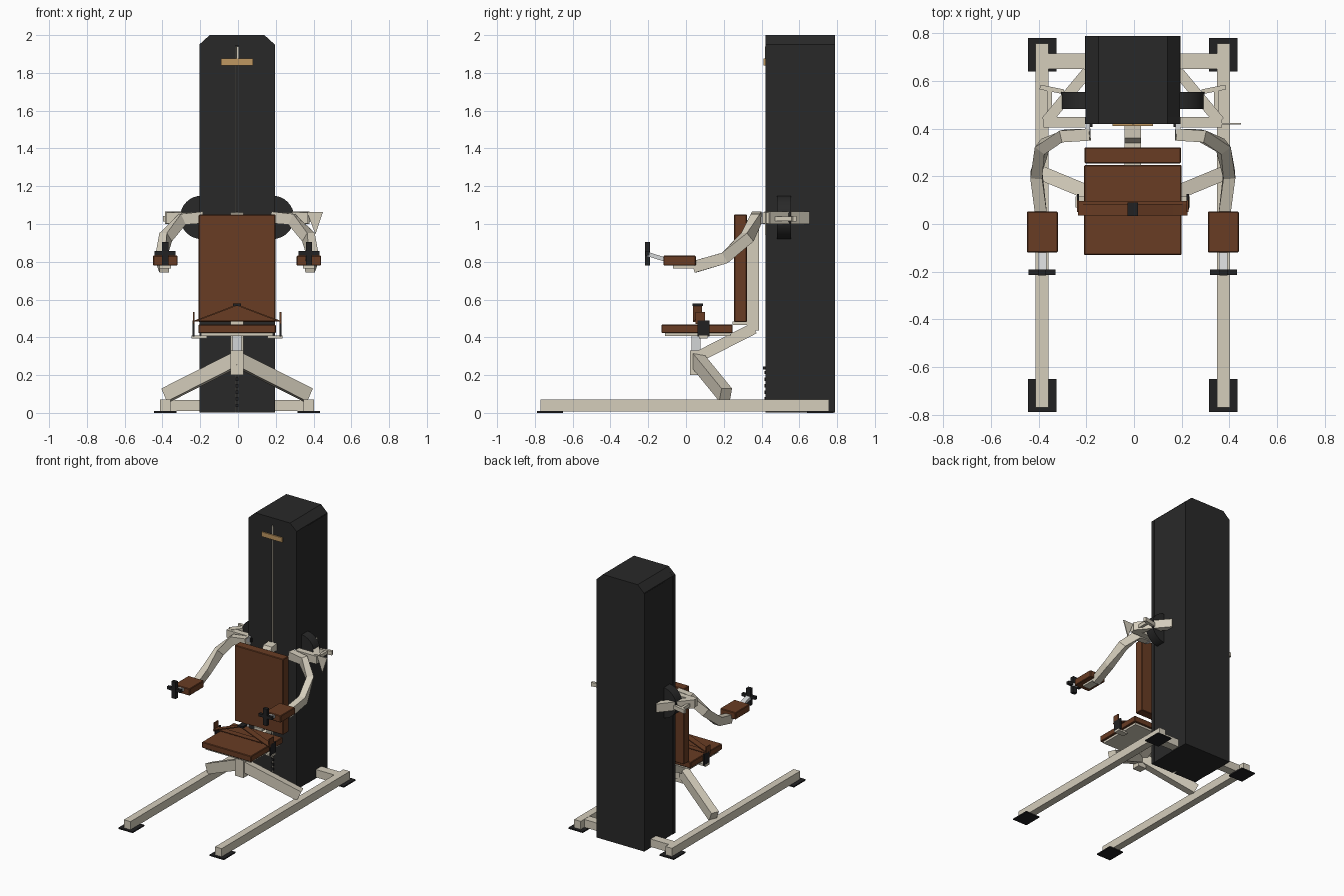
import bpy, bmesh, math
from mathutils import Vector

cube = bpy.data.objects.get("Cube")
if cube:
    bpy.data.objects.remove(cube, do_unlink=True)

CX = -0.005  # plane of symmetry


def material(name, rgb):
    m = bpy.data.materials.new(name)
    m.use_nodes = True
    m.diffuse_color = (*rgb, 1)
    bsdf = next(n for n in m.node_tree.nodes if n.type == 'BSDF_PRINCIPLED')
    bsdf.inputs["Base Color"].default_value = (*rgb, 1)
    return m


CHARCOAL = material("charcoal", (0.022, 0.022, 0.022))
BLACK = material("black", (0.015, 0.015, 0.016))
CREAM = material("cream_paint", (0.66, 0.61, 0.50))
LEATHER = material("brown_leather", (0.14, 0.045, 0.017))
BRASS = material("brass", (0.52, 0.31, 0.12))
STEEL = material("pale_steel", (0.65, 0.66, 0.67))


def finish(name, bm, mat):
    bmesh.ops.recalc_face_normals(bm, faces=bm.faces)
    me = bpy.data.meshes.new(name)
    bm.to_mesh(me)
    bm.free()
    me.materials.append(mat)
    ob = bpy.data.objects.new(name, me)
    bpy.context.collection.objects.link(ob)
    return ob


def box(name, x, y, z, mat, bevel=0):
    """Box from (min, max) pairs; x is measured from the symmetry plane."""
    bm = bmesh.new()
    bmesh.ops.create_cube(bm, size=1)
    for v in bm.verts:
        v.co = [(lo + hi) / 2 + c * (hi - lo)
                for c, (lo, hi) in zip(v.co, (sorted(x), y, z))]
        v.co.x += CX
    if bevel:
        bmesh.ops.bevel(bm, geom=bm.edges[:], offset=bevel, segments=1, affect='EDGES')
    return finish(name, bm, mat)


def beam(name, points, width, height, mat, up=(0, 0, 1)):
    """Rectangular tube along a path with mitred corners."""
    pts = [Vector(p) + Vector((CX, 0, 0)) for p in points]
    bm = bmesh.new()
    rings = []
    for i, p in enumerate(pts):
        before = (p - pts[i - 1]).normalized() if i else (pts[1] - p).normalized()
        after = (pts[i + 1] - p).normalized() if i + 1 < len(pts) else before
        t = (before + after).normalized()
        side = t.cross(Vector(up)).normalized()
        top = side.cross(t)
        rings.append([bm.verts.new(p + side * a * width / 2 + top * b * height / 2)
                      for a, b in ((-1, -1), (1, -1), (1, 1), (-1, 1))])
    for r, q in zip(rings, rings[1:]):
        for k in range(4):
            bm.faces.new((r[k], r[(k + 1) % 4], q[(k + 1) % 4], q[k]))
    bm.faces.new(rings[0])
    bm.faces.new(rings[-1])
    return finish(name, bm, mat)


def prism(name, profile, y, mat):
    """Front profile of (x, z) points pushed through a depth range."""
    bm = bmesh.new()
    face = bm.faces.new([bm.verts.new((px + CX, y[0], pz)) for px, pz in profile])
    new = bmesh.ops.extrude_face_region(bm, geom=[face])["geom"]
    bmesh.ops.translate(bm, vec=(0, y[1] - y[0], 0),
                        verts=[v for v in new if isinstance(v, bmesh.types.BMVert)])
    return finish(name, bm, mat)


# Weight tower: core, two front shrouds with a slot, side panels
prism("tower_core", [(-.198, 0.003), (.198, 0.003), (.198, 1.95), (.145, 2), (-.145, 2),
                     (-.198, 1.95)], (0.45, 0.79), CHARCOAL)
for s, side in ((-1, "right"), (1, "left")):
    prism(side + "_front_shroud", [(s * .007, .003), (s * .2, .003), (s * .2, 1.95),
                                   (s * .145, 2), (s * .007, 2)], (0.42, 0.45), CHARCOAL)
    box(side + "_slot_liner", (s * .005, s * .007), (.421, .45), (.003, 1.94), CREAM)
    box(side + "_tower_panel", (s * .197, s * .2), (.55, .79), (.003, 1.945), CHARCOAL)
box("slot_cap", (-.008, .008), (.42, .45), (1.945, 2), CHARCOAL)
box("slot_cable", (-.004, .004), (.417, .422), (1.87, 1.94), CREAM)
box("brass_plate", (-.085, .085), (.411, .42), (1.84, 1.875), BRASS)
for i in range(6):
    z = 0.03 + i * 0.035
    box("weight_pin_hole", (-.011, .011), (.416, .422), (z, z + .018), BLACK)
box("selector_pin", (-.008, .008), (.408, .425), (.23, .245), BLACK)

# Rear cross member
box("rear_crossbar", (-.38, .38), (.65, .715), (.01, .069), CREAM)

for s, side in ((-1, "right"), (1, "left")):
    # Base rails, feet and angled seat legs
    box(side + "_base_rail", (s * .353, s * .408), (-.77, .757), (.008, .07), CREAM)
    for end, y in (("front", (-.79, -.65)), ("rear", (.64, .78))):
        box(f"{side}_{end}_foot", (s * .32, s * .44), y, (0, .009), BLACK)
    beam(side + "_seat_leg", [(0, .055, .285), (s * .375, .21, .095)], .06, .075, CREAM)

    # Pulley cam behind the arm
    bm = bmesh.new()
    bmesh.ops.create_cone(bm, cap_ends=True, segments=32, radius1=.115, radius2=.115, depth=.072)
    for v in bm.verts:
        vx, vy, vz = v.co
        v.co = (CX + s * .187 + vx, .519 + vz, 1.035 + vy)
    cam = finish(side + "_cam", bm, CHARCOAL)
    for p in cam.data.polygons:
        p.use_smooth = len(p.vertices) == 4

    # Pivot bracket
    beam(side + "_diagonal_bracket", [(s * .19, .64, 1.033), (s * .365, .43, 1.033)],
         .045, .064, CREAM)
    box(side + "_front_bracket", (s * .2, s * .375), (.405, .45), (1.003, 1.062), CREAM)
    box(side + "_outer_bracket", (s * .34, s * .36), (.43, .57), (1.015, 1.04), CREAM)
    beam(side + "_bracket_tie", [(s * .39, .575, 1.028), (s * .29, .555, 1.028)],
         .02, .03, CREAM)
    box(side + "_pivot_pin", (s * .18, s * .2), (.365, .425), (1.0, 1.06), STEEL)
    box(side + "_pivot_cap", (s * .17, s * .21), (.407, .42), (1.02, 1.05), BLACK)

    # Swinging arm, pad and grip
    beam(side + "_press_arm", [(s * .18, .375, 1.035), (s * .29, .37, 1.025),
                               (s * .378, .325, .93), (s * .405, .205, .82),
                               (s * .385, .04, .772)], .05, .062, CREAM)
    box(side + "_pad_mount", (s * .35, s * .41), (-.07, .05), (.765, .782), CREAM)
    box(side + "_arm_pad", (s * .315, s * .445), (-.12, .052), (.78, .832), LEATHER, .004)
    beam(side + "_grip_stem", [(s * .38, -.09, .805), (s * .38, -.2, .84)], .036, .022, STEEL)
    box(side + "_grip_bar", (s * .325, s * .437), (-.214, -.192), (.834, .856), BLACK)
    box(side + "_grip_post", (s * .364, s * .398), (-.217, -.19), (.78, .906), BLACK)

    # Belt anchor
    box(side + "_belt_anchor", (s * .225, s * .235), (.06, .125), (.405, .49), BLACK)
    box(side + "_belt_tongue", (s * .226, s * .234), (.05, .10), (.47, .535), LEATHER)
    box(side + "_anchor_arm", (s * .16, s * .24), (.07, .115), (.395, .409), CREAM)
    beam(side + "_lap_belt", [(s * .228, .06, .485), (s * .17, .06, .506), (0, .06, .571)],
         .048, .007, LEATHER)
    beam(side + "_lower_belt", [(s * .228, .075, .487), (0, .075, .487)], .045, .005, LEATHER)

# Triangular stop plate on one side of the pivot
prism("stop_plate", [(.37, 1.064), (.455, 1.064), (.415, .945)], (.418, .425), CREAM)

# Seat column, backrest post and cushions
box("seat_socket", (-.034, .034), (.022, .085), (.2, .33), CREAM)
box("seat_post", (-.024, .024), (.03, .077), (.32, .41), STEEL)
beam("backrest_strut", [(0, .05, .29), (0, .36, .448)], .07, .06, CREAM)
box("backrest_post", (-.035, .035), (.322, .387), (.435, 1.02), CREAM)
beam("tower_link", [(0, .355, .99), (0, .375, 1.035), (0, .43, 1.035)], .07, .055, CREAM)
box("backrest_pad", (-.203, .203), (.255, .322), (.48, 1.05), LEATHER, .004)
box("seat_plate", (-.19, .19), (-.11, .235), (.406, .424), CREAM)
box("seat_pad", (-.205, .205), (-.13, .247), (.422, .467), LEATHER, .004)
box("backrest_hinge", (-.035, .035), (.245, .33), (.466, .485), CREAM)
box("belt_buckle", (-.022, .022), (.034, .09), (.565, .578), BLACK)
